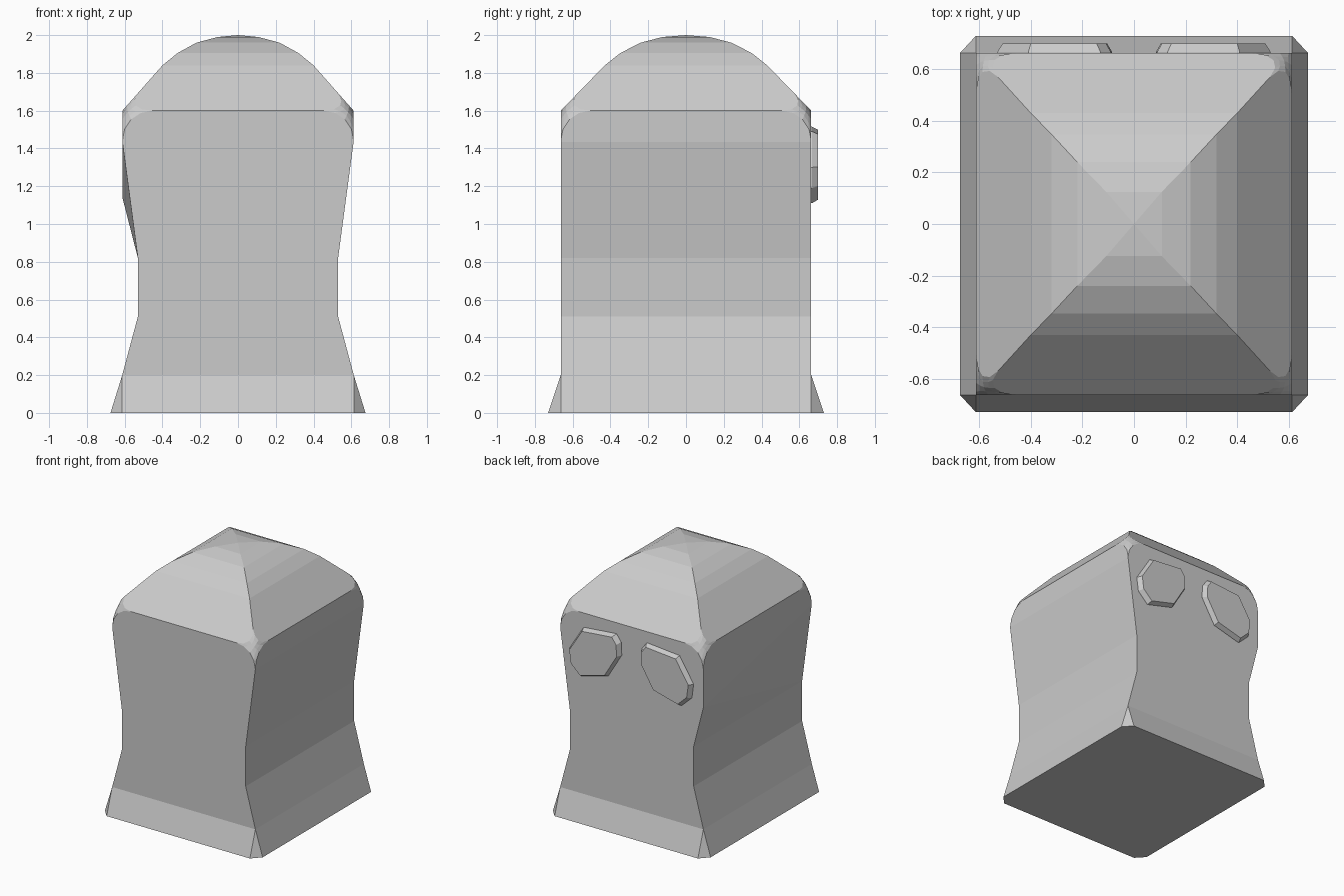
import bpy, bmesh
from mathutils import Vector

if "Cube" in bpy.data.objects:
    bpy.data.objects.remove(bpy.data.objects["Cube"])

grey = bpy.data.materials.new("plain grey")
grey.diffuse_color = (0.6, 0.6, 0.6, 1)
grey.use_nodes = True
grey.node_tree.nodes["Principled BSDF"].inputs["Base Color"].default_value = grey.diffuse_color


def finish(bm, name):
    bmesh.ops.recalc_face_normals(bm, faces=bm.faces[:])
    mesh = bpy.data.meshes.new(name)
    bm.to_mesh(mesh)
    bm.free()
    mesh.materials.append(grey)
    obj = bpy.data.objects.new(name, mesh)
    bpy.context.collection.objects.link(obj)
    return obj


CORNERS = [(-1, -1), (1, -1), (1, 1), (-1, 1)]
bm = bmesh.new()


def ring(hx, hy, z):
    return [bm.verts.new((sx * hx, sy * hy, z)) for sx, sy in CORNERS]


# Waisted walls and stepped vault: half width, half depth, height
walls = [(.613, .663, .2), (.53, .663, .51), (.53, .663, .82),
         (.612, .663, 1.435), (.612, .663, 1.6)]
roof = [(.40, .43, 1.84), (.32, .348, 1.905), (.22, .24, 1.96), (.108, .125, 1.99)]
rings = [ring(*r) for r in walls + roof]
bulge = bm.verts.new((-.612, .663, 1.14))    # extra point on the back left corner
for k, (lo, hi) in enumerate(zip(rings, rings[1:])):
    for i in range(4):
        j = (i + 1) % 4
        a, b, c, d = lo[i], lo[j], hi[j], hi[i]
        if k == 2 and i == 2:                # back wall
            bm.faces.new((a, b, bulge, c, d))
        elif k == 2 and i == 3:              # left wall bends around the bulge
            for tri in ((a, b, bulge), (b, c, bulge), (c, d, bulge)):
                bm.faces.new(tri)
        else:
            bm.faces.new((a, b, c, d))

# Roof peak
peak = bm.verts.new((0, 0, 2))
for i in range(4):
    bm.faces.new((rings[-1][i], rings[-1][(i + 1) % 4], peak))

# Flared skirt with cut corners
foot = []
for i, (sx, sy) in enumerate(CORNERS):
    pair = [(sx * .675, sy * .663), (sx * .613, sy * .73)]
    foot += [bm.verts.new((x, y, 0)) for x, y in (pair if i % 2 == 0 else pair[::-1])]
for i in range(4):
    j = (i + 1) % 4
    bm.faces.new((foot[2 * i], foot[2 * i + 1], rings[0][i]))
    bm.faces.new((foot[2 * i + 1], foot[2 * j], rings[0][j], rings[0][i]))
bm.faces.new(foot[::-1])

# Rounded upper corners
bmesh.ops.bevel(bm, geom=rings[4], offset=.158, offset_type='OFFSET',
                segments=4, profile=.5, affect='VERTICES')
finish(bm, "body")

# Slanted eight-sided eyes on the back
EYE = [(.085, 1.36), (.09, 1.46), (.13, 1.515), (.41, 1.49),
       (.53, 1.30), (.515, 1.19), (.43, 1.11), (.20, 1.17)]
centre = sum((Vector(p) for p in EYE), Vector((0, 0))) / len(EYE)
for side, name in ((1, "right_eye"), (-1, "left_eye")):
    bm = bmesh.new()
    loops = []
    for y, s in ((.65, 1), (.667, 1), (.70, .91)):
        pts = [centre + (Vector(p) - centre) * s for p in EYE]
        loops.append([bm.verts.new((side * p.x, y, p.y)) for p in pts])
    for lo, hi in zip(loops, loops[1:]):
        for i in range(8):
            j = (i + 1) % 8
            bm.faces.new((lo[i], lo[j], hi[j], hi[i]))
    bm.faces.new(loops[0])
    bm.faces.new(loops[-1])
    finish(bm, name)
